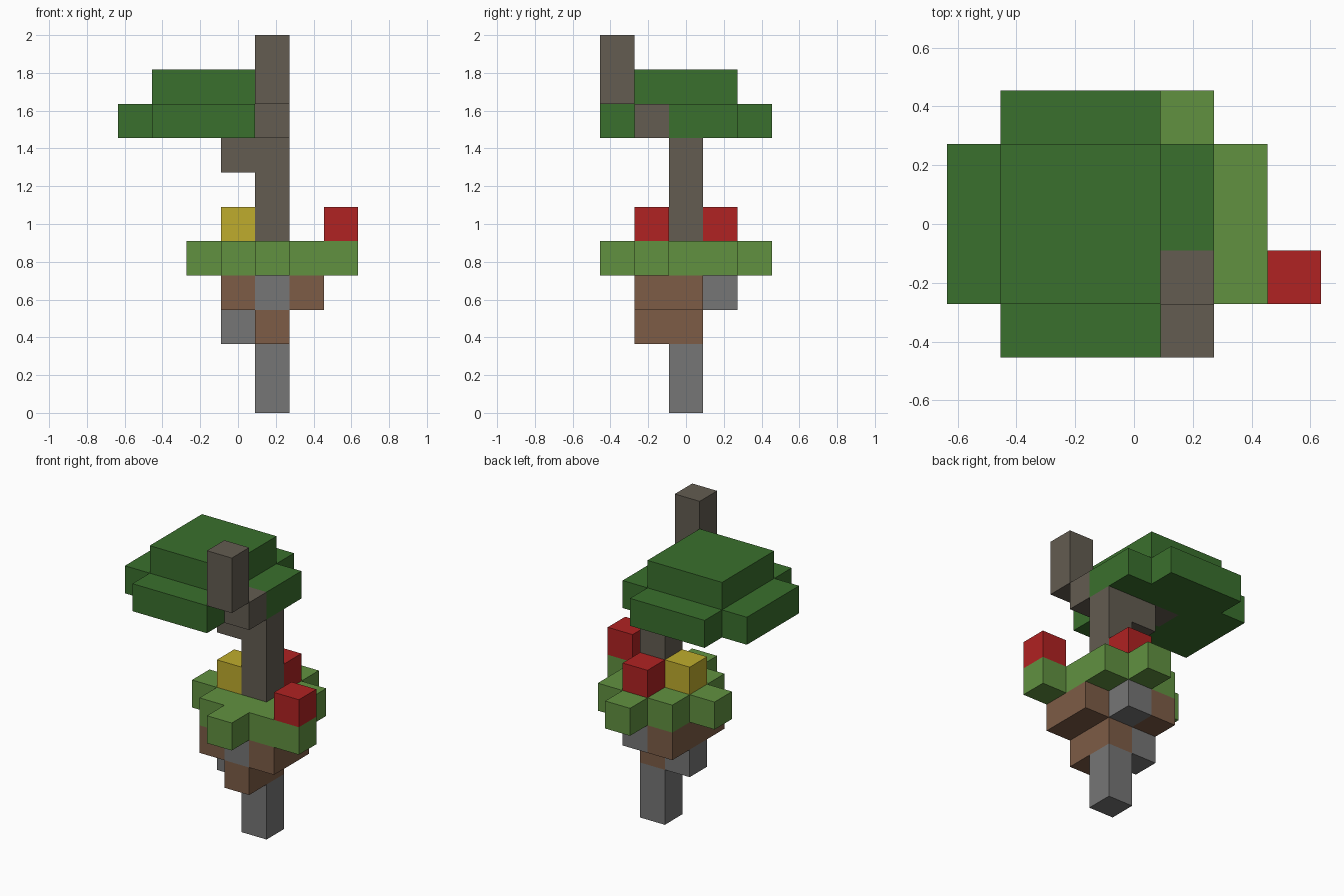
import bpy
import bmesh
from itertools import product
from mathutils import Vector

if "Cube" in bpy.data.objects:
    bpy.data.objects.remove(bpy.data.objects["Cube"])

CELL = 2 / 11                        # edge length of one block
CENTRE = Vector((3.5, 2.5, 0))       # grid point that sits at the origin


def material(name, rgb):
    """Flat material from 0-255 display values, converted to linear."""
    lin = [((c / 255 + 0.055) / 1.055) ** 2.4 for c in rgb]
    mat = bpy.data.materials.new(name)
    mat.use_nodes = True
    mat.diffuse_color = (*lin, 1)
    shader = mat.node_tree.nodes["Principled BSDF"]
    shader.inputs["Base Color"].default_value = (*lin, 1)
    shader.inputs["Roughness"].default_value = 0.9
    return mat


def block(x, y, z, sx=1, sy=1, sz=1):
    """Grid cells of a box with its low corner at x, y, z."""
    return set(product(range(x, x + sx), range(y, y + sy), range(z, z + sz)))


def part(name, mat, *blocks):
    """One closed shell around the union of the given blocks."""
    cells = set().union(*blocks)
    bm = bmesh.new()
    for cell in cells:
        low = Vector(cell)
        for axis, side in product(range(3), (0, 1)):
            step = Vector((0, 0, 0))
            step[axis] = 2 * side - 1
            if tuple(int(c) for c in low + step) in cells:
                continue
            u, v = Vector((0, 0, 0)), Vector((0, 0, 0))
            u[(axis + 1) % 3] = v[(axis + 2) % 3] = 1
            start = low + step * side
            ring = [start, start + u, start + u + v, start + v]
            if not side:
                ring.reverse()
            bm.faces.new([bm.verts.new((p - CENTRE) * CELL) for p in ring])
    bmesh.ops.remove_doubles(bm, verts=bm.verts, dist=0.001)
    bmesh.ops.dissolve_limit(bm, angle_limit=0.01, verts=bm.verts, edges=bm.edges)
    mesh = bpy.data.meshes.new(name)
    bm.to_mesh(mesh)
    bm.free()
    mesh.materials.append(mat)
    obj = bpy.data.objects.new(name, mesh)
    bpy.context.collection.objects.link(obj)
    return obj


stone = material("stone grey", (118, 118, 118))
soil = material("soil brown", (125, 92, 70))
grass = material("grass green", (97, 145, 64))
bark = material("bark grey brown", (99, 92, 81))
leaf = material("leaf dark green", (58, 112, 45))
red = material("flower red", (176, 34, 34))
yellow = material("flower yellow", (191, 172, 45))

# Floating island: stone spike, loose rocks, soil and grass
part("stone_spike", stone, block(4, 2, 0, sz=2))
part("low_rock", stone, block(3, 2, 2))
part("front_rock", stone, block(4, 1, 3))
part("back_rock", stone, block(4, 3, 3))
part("lower_soil", soil, block(4, 1, 2, sy=2))
part("upper_soil", soil, block(3, 1, 3, sy=3), block(4, 2, 3), block(5, 1, 3, sy=2))
part("grass_layer", grass,
     block(3, 1, 4, sx=3, sy=3), block(4, 0, 4, sy=5),
     block(2, 2, 4), block(6, 1, 4))

# Flowers on the grass
part("front_red_flower", red, block(6, 1, 5))
part("back_red_flower", red, block(4, 3, 5))
part("yellow_flower", yellow, block(3, 2, 5))

# Tree: trunk with a side branch, and a bare limb rising at the front
part("trunk", bark, block(4, 2, 5, sz=3), block(3, 2, 7))
part("branch_end", bark, block(2, 2, 8))
part("limb_joint", bark, block(4, 1, 8))
part("bare_limb", bark, block(4, 0, 9, sz=2))

# Canopy: wide lower tier around the branch end, smaller upper tier
lower_tier = block(1, 0, 8, sx=3, sy=5) | block(0, 1, 8, sy=3) | block(4, 2, 8, sy=2)
part("lower_canopy", leaf, lower_tier - block(2, 2, 8))
part("upper_canopy", leaf, block(1, 1, 9, sx=3, sy=3))
